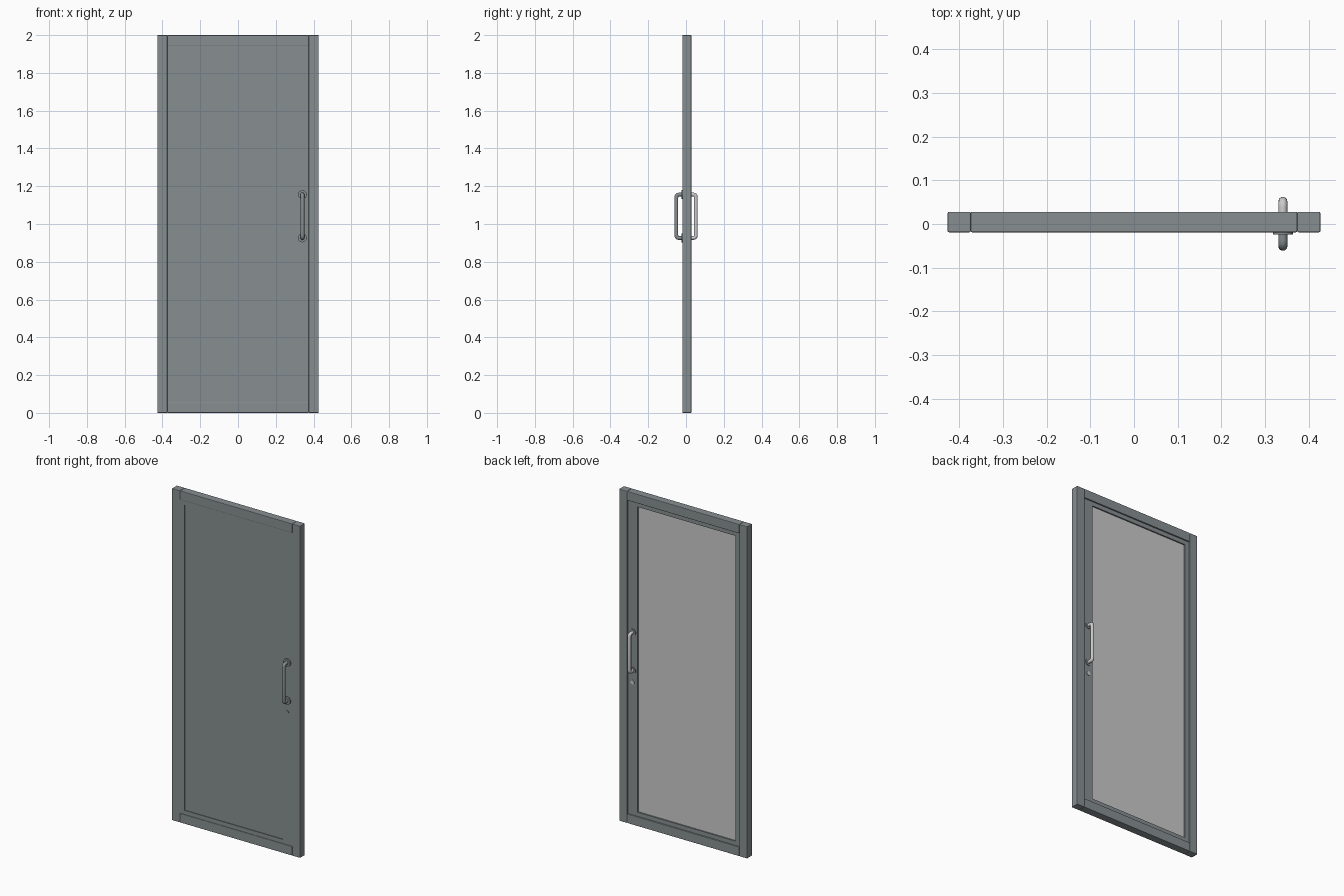
import bpy
from math import pi, radians
from mathutils import Vector

cube = bpy.data.objects.get("Cube")
if cube:
    bpy.data.objects.remove(cube, do_unlink=True)


def material(name, rgb):
    m = bpy.data.materials.new(name)
    m.use_nodes = True
    m.diffuse_color = (*rgb, 1)
    m.node_tree.nodes["Principled BSDF"].inputs["Base Color"].default_value = (*rgb, 1)
    return m


GREY = material("slate_grey", (0.245, 0.275, 0.285))
LIGHT = material("pale_grey", (0.60, 0.60, 0.60))


def box(name, x, y, z, bevel=0.0):
    """Box from (min, max) ranges on each axis."""
    ranges = (x, y, z)
    bpy.ops.mesh.primitive_cube_add(size=1, location=[(a + b) / 2 for a, b in ranges])
    ob = bpy.context.object
    ob.name = name
    ob.scale = [b - a for a, b in ranges]
    bpy.ops.object.transform_apply(location=False, rotation=False, scale=True)
    ob.data.materials.append(GREY)
    if bevel:
        mod = ob.modifiers.new("soft_edges", "BEVEL")
        mod.width = bevel
        mod.segments = 2
    return ob


def frame(prefix, outer, inner, y, bevel):
    """Two full-height stiles with rails between them."""
    (x0, x1, z0, z1), (a0, a1, b0, b1) = outer, inner
    box(prefix + "_right_stile", (x0, a0), y, (z0, z1), bevel)
    box(prefix + "_left_stile", (a1, x1), y, (z0, z1), bevel)
    box(prefix + "_bottom_rail", (a0, a1), y, (z0, b0), bevel)
    box(prefix + "_top_rail", (a0, a1), y, (b1, z1), bevel)


def disc(name, x, y, z, radius, depth, mat):
    bpy.ops.mesh.primitive_cylinder_add(vertices=24, radius=radius, depth=depth,
                                        location=(x, y, z), rotation=(pi / 2, 0, 0))
    ob = bpy.context.object
    ob.name = name
    ob.data.materials.append(mat)
    bpy.ops.object.shade_smooth_by_angle(angle=radians(40))


def pull_handle(name, x, y_base, y_bar, z_low, z_high, radius, mat):
    """Round bar bent into a flat U with rounded corners."""
    bend = 0.014 if y_bar > 0 else -0.014
    corners = []
    for z, step in ((z_low, 0.014), (z_high, -0.014)):
        leg = [Vector((x, y_base, z)), Vector((x, y_bar - bend, z))]
        start, end, tip = leg[1], Vector((x, y_bar, z + step)), Vector((x, y_bar, z))
        arc = [start.lerp(tip, t).lerp(tip.lerp(end, t), t) for t in (0.25, 0.5, 0.75, 1)]
        corners.append(leg + arc)
    path = corners[0] + corners[1][::-1]
    curve = bpy.data.curves.new(name, "CURVE")
    curve.dimensions = "3D"
    curve.bevel_depth = radius
    curve.bevel_resolution = 3
    curve.use_fill_caps = True
    spline = curve.splines.new("POLY")
    spline.points.add(len(path) - 1)
    for point, co in zip(spline.points, path):
        point.co = (*co, 1)
    spline.use_smooth = True
    curve.materials.append(mat)
    ob = bpy.data.objects.new(name, curve)
    bpy.context.collection.objects.link(ob)


# Outer frame and door leaf set slightly inside it
opening = (-0.374, 0.374, 0.055, 1.945)
pane = (-0.344, 0.31, 0.08, 1.92)
frame("frame", (-0.427, 0.427, 0, 2), opening, (-0.019, 0.028), 0.003)
frame("leaf", opening, pane, (-0.016, 0.020), 0.0)

# Panel, pale on its rear face only
panel = box("panel", pane[:2], (-0.012, 0.012), pane[2:])
panel.data.materials.append(LIGHT)
for face in panel.data.polygons:
    face.material_index = 1 if face.normal.y > 0.5 else 0

# Pull handles with rosettes and lock cylinders on both sides
HX, LOW, HIGH = 0.341, 0.926, 1.156
pull_handle("front_handle", HX, -0.012, -0.051, LOW, HIGH, 0.0105, GREY)
pull_handle("back_handle", HX, 0.015, 0.052, LOW, HIGH, 0.0105, LIGHT)
for label, z in (("lower", LOW), ("upper", HIGH)):
    disc("front_" + label + "_rosette", HX, -0.020, z, 0.023, 0.009, GREY)
    disc("back_" + label + "_rosette", HX, 0.021, z, 0.021, 0.007, GREY)
disc("front_lock", HX, -0.016, 0.855, 0.009, 0.003, GREY)
disc("back_lock", HX, 0.021, 0.855, 0.012, 0.006, LIGHT)
